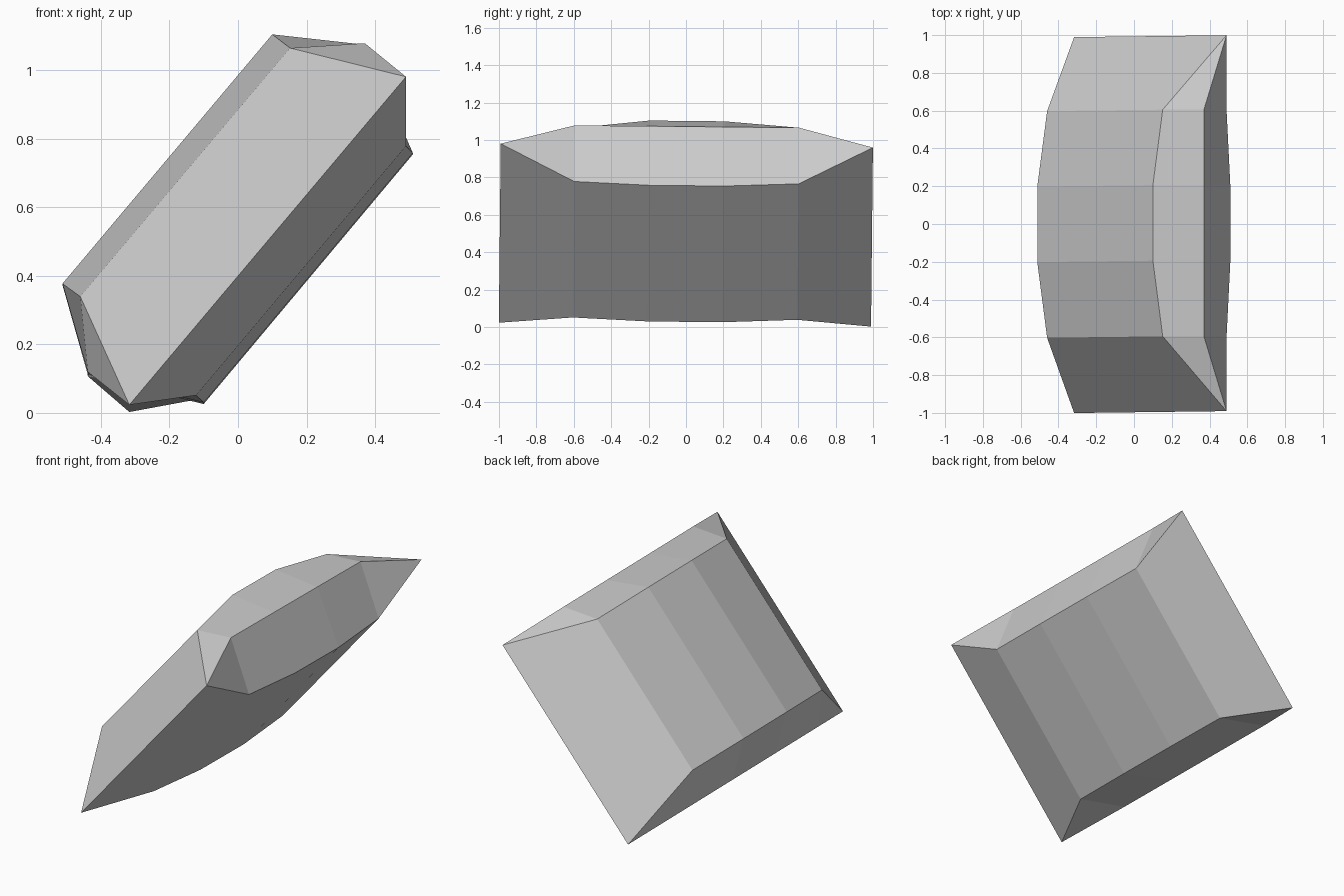
import bpy, bmesh
from mathutils import Vector

cube = bpy.data.objects.get("Cube")
if cube:
    bpy.data.objects.remove(cube, do_unlink=True)

# Flat stone colour
stone = bpy.data.materials.new("stone grey")
stone.use_nodes = True
colour = (0.6, 0.6, 0.6, 1)
stone.diffuse_color = colour
stone.node_tree.nodes["Principled BSDF"].inputs["Base Color"].default_value = colour

# Cross-sections (x, z): upper skin low/high, top ridge, lower skin high/low, bottom ridge
CENTRE_Z = 0.553
TOP, BOTTOM = (0.37, 1.072), (-0.438, 0.113)
HIGH_TIP, LOW_TIP = (0.49, 0.97), (-0.317, 0.013)
middle = [(-0.512, 0.375), (0.10, 1.102), TOP, (0.51, 0.756), (-0.10, 0.028), BOTTOM]
shoulder = [(-0.46, 0.333), (0.152, 1.058), TOP, (0.49, 0.772), (-0.122, 0.045), BOTTOM]
tip = [LOW_TIP, HIGH_TIP, HIGH_TIP, HIGH_TIP, LOW_TIP, LOW_TIP]
half = [(0.2, middle), (0.6, shoulder), (0.995, tip)]
stations = [(-y, s) for y, s in reversed(half)] + half

# Loft the sections along y; the ends close to a sharp edge
bm = bmesh.new()
rings = [[bm.verts.new(Vector((x, y, z - CENTRE_Z))) for x, z in section]
         for y, section in stations]
for a, b in zip(rings, rings[1:]):
    for i in range(len(a)):
        j = (i + 1) % len(a)
        bm.faces.new((a[i], a[j], b[j], b[i]))
bmesh.ops.remove_doubles(bm, verts=bm.verts, dist=0.001)
bmesh.ops.recalc_face_normals(bm, faces=bm.faces)

mesh = bpy.data.meshes.new("stone_slab")
bm.to_mesh(mesh)
bm.free()
mesh.materials.append(stone)
slab = bpy.data.objects.new("stone_slab", mesh)
slab.location.z = CENTRE_Z
slab.rotation_euler.x = -0.0105
bpy.context.collection.objects.link(slab)
